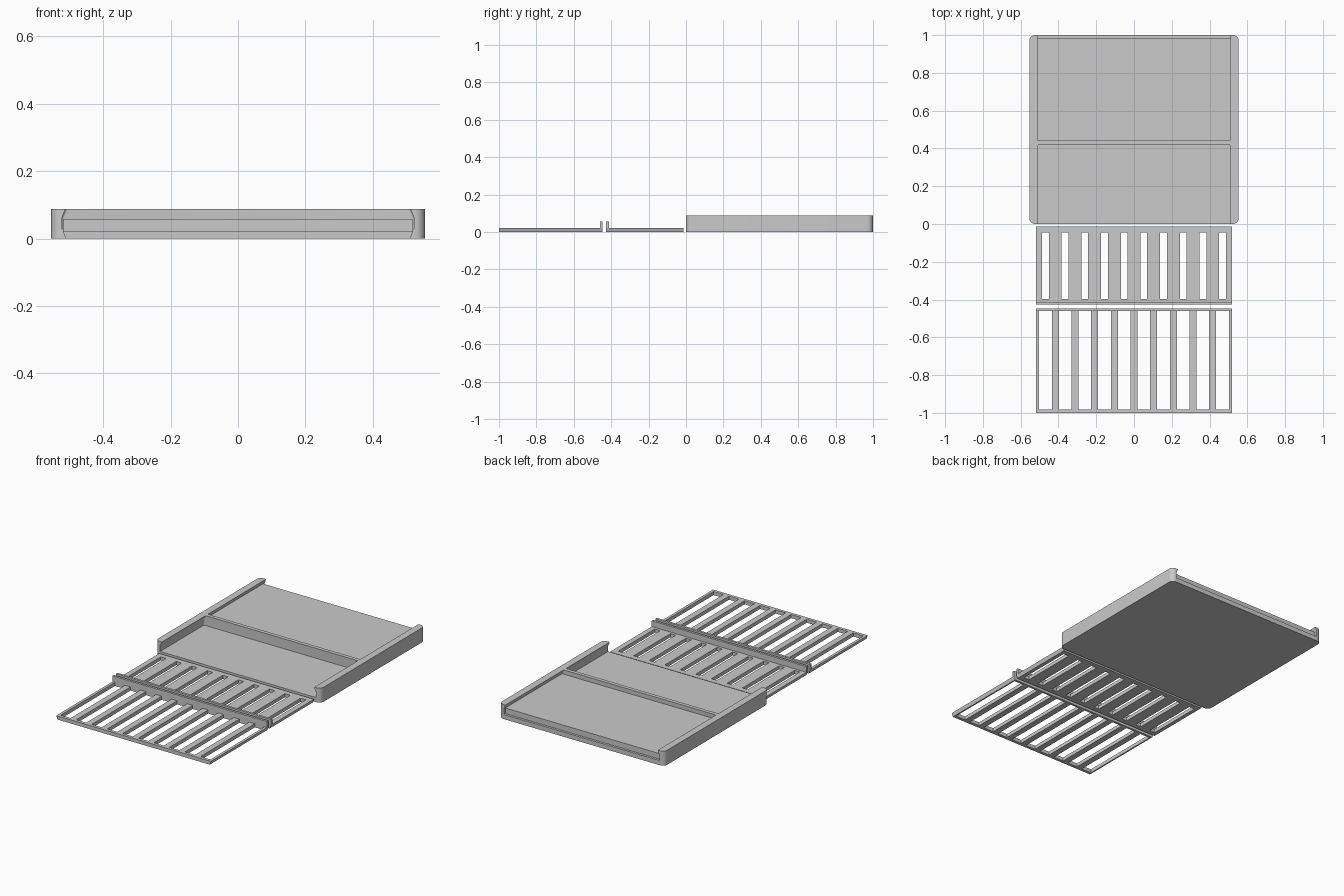
import bpy, bmesh
from mathutils import Matrix, Vector

old = bpy.data.objects.get("Cube")
if old:
    bpy.data.objects.remove(old, do_unlink=True)

grey = bpy.data.materials.new("light grey plastic")
grey.use_nodes = True
colour = (0.59, 0.59, 0.59, 1)
grey.diffuse_color = colour
grey.node_tree.nodes["Principled BSDF"].inputs["Base Color"].default_value = colour

HALF_W, HEIGHT = 0.554, 0.088                 # tray
DEEP, SHALLOW = 0.028, 0.062                  # front and rear floor heights
GROOVE_W = 0.522                              # wide side of the tray's dovetail
LID_T, LID_W, RIB_TOP = 0.022, 0.519, 0.057   # lids
NARROW = 0.511                                # narrow side of the dovetail
PITCH = 0.1042


def finish(name, bm):
    bmesh.ops.recalc_face_normals(bm, faces=bm.faces)
    mesh = bpy.data.meshes.new(name)
    bm.to_mesh(mesh)
    bm.free()
    mesh.materials.append(grey)
    ob = bpy.data.objects.new(name, mesh)
    bpy.context.collection.objects.link(ob)
    return ob


def round_uprights(bm, edges, radius, segments):
    uprights = [e for e in edges if abs(e.verts[0].co.z - e.verts[1].co.z) > 0.001]
    bmesh.ops.bevel(bm, geom=uprights, offset=radius, segments=segments,
                    profile=0.5, affect='EDGES')


def add_box(bm, x0, x1, y0, y1, z0, z1):
    mid = Vector((x0 + x1, y0 + y1, z0 + z1)) / 2
    size = Matrix.Diagonal((x1 - x0, y1 - y0, z1 - z0, 1))
    bmesh.ops.create_cube(bm, size=1, matrix=Matrix.Translation(mid) @ size)


def add_prism(bm, half_profile, y0, y1):
    """Mirror an x-z half profile and extrude it along y."""
    profile = half_profile + [(-x, z) for x, z in reversed(half_profile)]
    face = bm.faces.new([bm.verts.new((x, y0, z)) for x, z in profile])
    out = bmesh.ops.extrude_face_region(bm, geom=[face])["geom"]
    bmesh.ops.translate(bm, vec=(0, y1 - y0, 0),
                        verts=[g for g in out if isinstance(g, bmesh.types.BMVert)])


def cut(ob, bm):
    """Subtract a cutter from a part and discard the cutter."""
    cutter = finish("cutter", bm)
    cutter.hide_render = True
    mod = ob.modifiers.new("cut", 'BOOLEAN')
    mod.operation = 'DIFFERENCE'
    mod.solver = 'EXACT'
    mod.object = cutter
    bpy.context.view_layer.objects.active = ob
    bpy.ops.object.modifier_apply(modifier=mod.name)
    bpy.data.objects.remove(cutter, do_unlink=True)


# Tray with rounded corners
bm = bmesh.new()
add_box(bm, -HALF_W, HALF_W, 0, 1, 0, HEIGHT)
round_uprights(bm, bm.edges[:], 0.03, 8)
tray = finish("tray", bm)

# Open-ended dovetail channels either side of a full-height divider:
# the front one is deep, the rear one only as deep as its lid
slope = (GROOVE_W - NARROW) / (HEIGHT - SHALLOW)
above = 0.01
dovetail = [(GROOVE_W, SHALLOW), (NARROW - slope * above, HEIGHT + above)]
deep = [(GROOVE_W, DEEP)] + dovetail
for profile, inner, outer in ((deep, 0.419, -0.1), (dovetail, 0.442, 1.1)):
    bm = bmesh.new()
    add_prism(bm, profile, inner, outer)
    round_uprights(bm, [e for e in bm.edges
                        if all(abs(v.co.y - inner) < 0.001 for v in e.verts)], 0.007, 4)
    cut(tray, bm)

# Step in the rear edge that takes the long lid's rib
bm = bmesh.new()
add_box(bm, -GROOVE_W, GROOVE_W, 0.986, 1.1, DEEP, SHALLOW + 0.0005)
cut(tray, bm)

bpy.ops.object.select_all(action='DESELECT')
tray.select_set(True)
bpy.context.view_layer.objects.active = tray
bpy.ops.object.shade_smooth_by_angle()


# Slotted lids, lying upside down, each with a rib on one edge
def make_lid(name, y0, y1, slot_w, slot_y0, slot_y1, rib_y0, rib_y1):
    bm = bmesh.new()
    add_prism(bm, [(NARROW, 0), (LID_W, LID_T)], y0, y1)
    lid = finish(name, bm)
    bm = bmesh.new()
    for i in range(10):
        x = (i - 4.5) * PITCH
        add_box(bm, x - slot_w / 2, x + slot_w / 2, slot_y0, slot_y1, -0.05, 0.1)
    cut(lid, bm)
    bm = bmesh.new()
    add_box(bm, -LID_W, LID_W, rib_y0, rib_y1, LID_T, RIB_TOP)
    finish(name + "_rib", bm)


make_lid("short_lid", -0.427, -0.013, 0.036, -0.397, -0.045, -0.427, -0.413)
make_lid("long_lid", -1, -0.447, 0.067, -0.981, -0.461, -0.461, -0.447)
